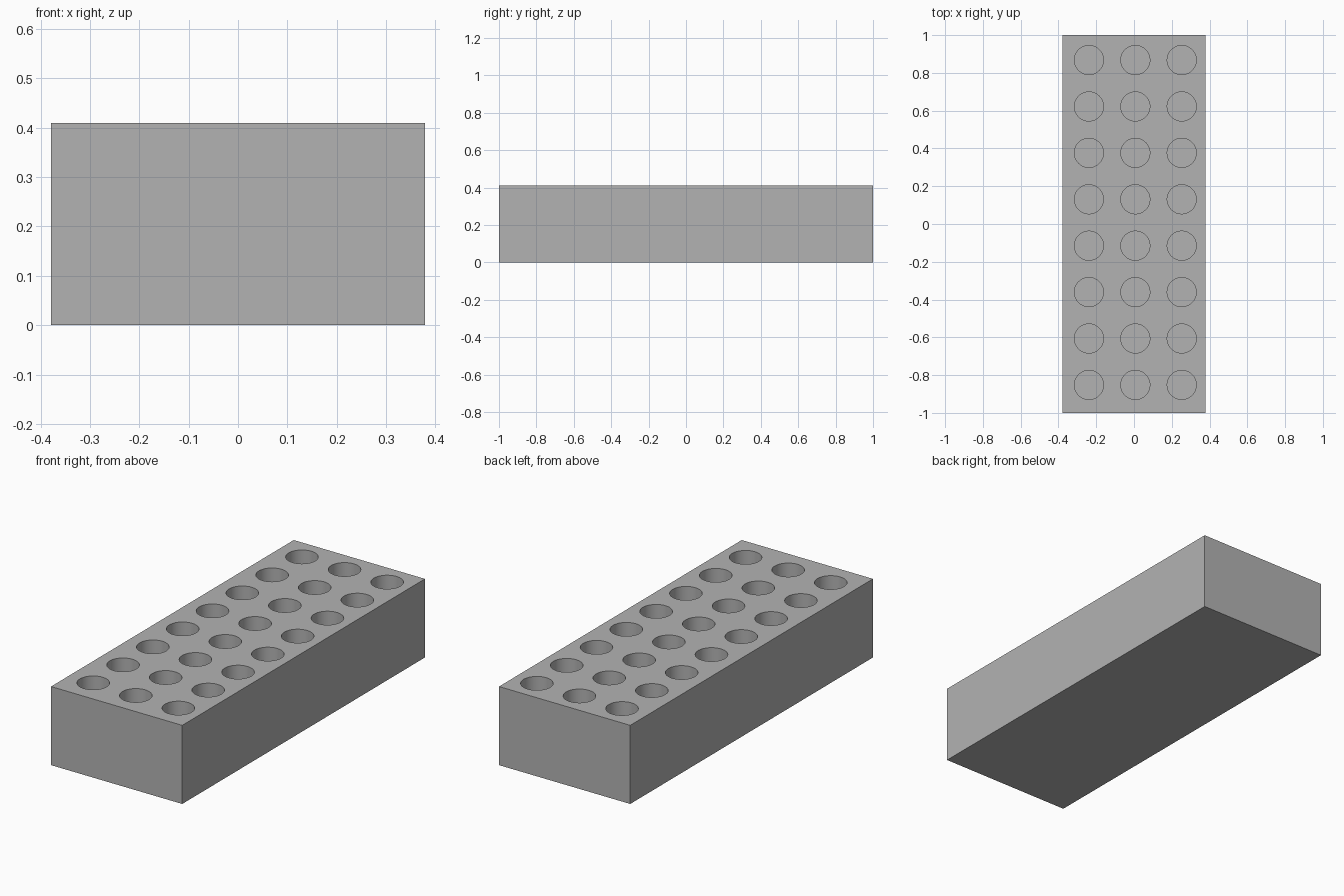
import bpy
import bmesh
from math import cos, sin, tau

cube = bpy.data.objects.get("Cube")
if cube:
    bpy.data.objects.remove(cube, do_unlink=True)

WIDTH, LENGTH, HEIGHT = 0.757, 2.0, 0.41
COLUMNS, ROWS, PITCH = 3, 8, 0.2457
CENTRE_X, CENTRE_Y = 0.007, 0.008
RADIUS, DEPTH, SIDES = 0.077, 0.33, 64

# Plain grey material
grey = bpy.data.materials.new("grey")
grey.use_nodes = True
colour = (0.45, 0.45, 0.45, 1)
grey.diffuse_color = colour
grey.node_tree.nodes["Principled BSDF"].inputs["Base Color"].default_value = colour


def ring(bm, points):
    """Closed loop of edges through the points."""
    verts = [bm.verts.new(p) for p in points]
    return [bm.edges.new((a, b)) for a, b in zip(verts, verts[1:] + verts[:1])]


def extrude_down(bm, edges, depth):
    """Walls down from a loop, closed with a flat floor."""
    new = bmesh.ops.extrude_edge_only(bm, edges=edges)["geom"]
    verts = [g for g in new if isinstance(g, bmesh.types.BMVert)]
    bmesh.ops.translate(bm, verts=verts, vec=(0, 0, -depth))
    bmesh.ops.contextual_create(
        bm, geom=[g for g in new if isinstance(g, bmesh.types.BMEdge)])


bm = bmesh.new()

# Outline of the block and the rims of the wells
x, y = WIDTH / 2, LENGTH / 2
outline = ring(bm, [(-x, -y, HEIGHT), (x, -y, HEIGHT), (x, y, HEIGHT), (-x, y, HEIGHT)])
rims = []
for i in range(COLUMNS):
    for j in range(ROWS):
        cx = CENTRE_X + (i - (COLUMNS - 1) / 2) * PITCH
        cy = CENTRE_Y + (j - (ROWS - 1) / 2) * PITCH
        rims.append(ring(bm, [(cx + RADIUS * cos(tau * k / SIDES),
                               cy + RADIUS * sin(tau * k / SIDES), HEIGHT)
                              for k in range(SIDES)]))

# Pierced top face, then the outer walls and the blind wells
bmesh.ops.triangle_fill(bm, edges=outline + [e for r in rims for e in r],
                        use_beauty=True, normal=(0, 0, 1))
extrude_down(bm, outline, HEIGHT)
for rim in rims:
    extrude_down(bm, rim, DEPTH)
bmesh.ops.recalc_face_normals(bm, faces=bm.faces)

mesh = bpy.data.meshes.new("rack_block")
bm.to_mesh(mesh)
bm.free()
mesh.materials.append(grey)
rack = bpy.data.objects.new("rack_block", mesh)
bpy.context.collection.objects.link(rack)

# Smooth well walls with sharp rims
bpy.ops.object.select_all(action="DESELECT")
rack.select_set(True)
bpy.context.view_layer.objects.active = rack
bpy.ops.object.shade_smooth_by_angle()
